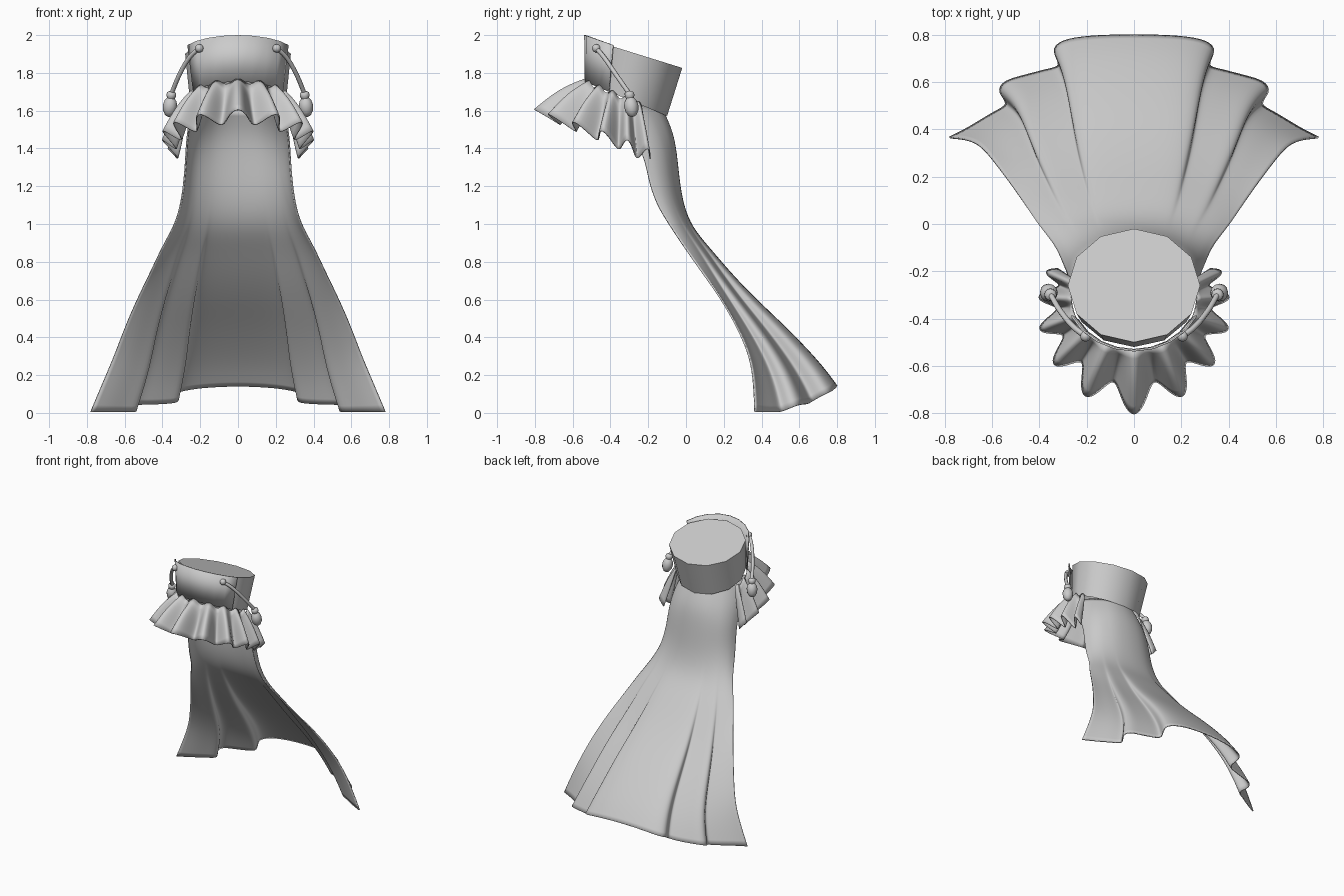
import bpy, bmesh
from math import sin, cos, pi, sqrt, radians
from mathutils import Vector

cube = bpy.data.objects.get("Cube")
if cube:
    bpy.data.objects.remove(cube, do_unlink=True)

cloth = bpy.data.materials.new("grey_cloth")
cloth.use_nodes = True
GREY = (0.6, 0.6, 0.6, 1)
cloth.diffuse_color = GREY
cloth.node_tree.nodes["Principled BSDF"].inputs["Base Color"].default_value = GREY


def add_mesh(name, verts, faces, sharp=40):
    mesh = bpy.data.meshes.new(name)
    mesh.from_pydata(verts, [], faces)
    bm = bmesh.new()
    bm.from_mesh(mesh)
    bmesh.ops.recalc_face_normals(bm, faces=bm.faces)
    bm.to_mesh(mesh)
    bm.free()
    mesh.polygons.foreach_set("use_smooth", [True] * len(mesh.polygons))
    mesh.set_sharp_from_angle(angle=radians(sharp))
    mesh.materials.append(cloth)
    obj = bpy.data.objects.new(name, mesh)
    bpy.context.collection.objects.link(obj)
    return obj


def loft(name, rows, closed=False, caps=(), sharp=40):
    """Skin equal-length rows of points; caps lists the row indices to fill."""
    n = len(rows[0])
    verts = [p for row in rows for p in row]
    faces = []
    for r in range(len(rows) - 1):
        for i in range(n if closed else n - 1):
            j = (i + 1) % n
            faces.append((r * n + i, r * n + j, (r + 1) * n + j, (r + 1) * n + i))
    for r in caps:
        faces.append([r * n + i for i in range(n)])
    return add_mesh(name, verts, faces, sharp)


def solidify(obj, thickness):
    mod = obj.modifiers.new("thickness", "SOLIDIFY")
    mod.thickness = thickness
    mod.offset = 0


# Collar: leaning, flaring tube with a flat lid
def collar_ring(rx, ry, cy, z0, slope, angles):
    pts = []
    for a in angles:
        y = cy - ry * cos(a)
        pts.append((rx * sin(a), y, z0 + slope * y))
    return pts


around = [2 * pi * i / 12 for i in range(12)]
loft("collar", [collar_ring(0.255, 0.21, -0.31, 1.53, -0.42, around),
                collar_ring(0.28, 0.24, -0.26, 1.82, -0.31, around)],
     closed=True, caps=(1,))

# Raised front panel wrapped over the collar
front = [radians(a) for a in range(-64, 65, 16)]
panel = loft("collar_front_panel",
             [collar_ring(0.262, 0.222, -0.31, 1.53, -0.42, front),
              collar_ring(0.295, 0.265, -0.27, 1.81, -0.355, front)])
solidify(panel, 0.008)

# Cape: back path (y, z), side edge (x, y, z) and fold strength for each row
CAPE_ROWS = [
    (-.12, 1.60, .225, -.40, 1.66, 0), (-.07, 1.49, .268, -.30, 1.50, 0),
    (-.05, 1.38, .275, -.22, 1.36, 0), (-.035, 1.22, .283, -.20, 1.24, 0),
    (-.015, 1.1, .30, -.16, 1.11, 0), (.03, .98, .33, -.09, 1.0, .02),
    (.13, .865, .40, -.01, .88, .1), (.24, .735, .465, .09, .74, .24),
    (.36, .61, .535, .19, .6, .4), (.5, .48, .60, .275, .45, .57),
    (.63, .35, .655, .34, .3, .74), (.73, .24, .715, .36, .16, .88),
    (.80, .145, .78, .365, .005, 1)]
# Pleated hem: (share of the half width, x, y, z)
HEM = [(0, 0, .80, .145), (.17, .2, .795, .135), (.26, .31, .775, .115),
       (.30, .35, .735, .10), (.33, .30, .665, .06), (.37, .36, .655, .05),
       (.45, .47, .625, .045), (.52, .55, .605, .045), (.56, .58, .56, .03),
       (.60, .52, .505, .005), (.68, .59, .475, .005), (.82, .69, .41, .005),
       (1, .78, .365, .005)]


def arc(row, s):
    cy, cz, ex, ey, ez, _ = row
    a, k = s * pi / 2, 1 - cos(s * pi / 2)
    return Vector((ex * sin(a), cy + (ey - cy) * k, cz + (ez - cz) * k))


rows = []
for row in CAPE_ROWS:
    half = []
    for s, *hem in HEM:
        pleat = Vector(hem) - arc(CAPE_ROWS[-1], s)
        half.append(arc(row, s) + pleat * row[5])
    rows.append([(-p.x, p.y, p.z) for p in half[:0:-1]] + [tuple(p) for p in half])
cape = loft("cape", rows, sharp=180)
sub = cape.modifiers.new("smooth", "SUBSURF")
sub.levels = sub.render_levels = 2
sub.boundary_smooth = "PRESERVE_CORNERS"
solidify(cape, 0.008)

# Ruffle: waves that tighten and drop toward the sides
STEPS, BANDS, REACH = 180, 8, 109
rows = []
for b in range(BANDS + 1):
    v = b / BANDS
    ring = []
    for i in range(STEPS + 1):
        deg = REACH * (2 * i / STEPS - 1)
        a, f = radians(deg), abs(deg) / REACH
        wave = cos(2 * pi * (27 - sqrt(729 - 4.8 * abs(deg))) / 2.4)
        r = 0.445 - 0.1 * f + (0.058 - 0.025 * f) * wave
        y0 = -0.31 - 0.225 * cos(a)
        top = Vector((0.265 * sin(a), y0, 1.53 - 0.42 * y0 + 0.012 * wave))
        hem = Vector((r * sin(a), -0.3 - r * cos(a),
                      1.57 - 0.22 * f ** 1.5 + 0.035 * wave))
        p = top.lerp(hem, v)
        p.z += 0.02 * sin(pi * v) * wave
        ring.append(tuple(p))
    rows.append(ring)
solidify(loft("ruffle", rows, sharp=180), 0.006)


# Buttons, cords and tassels on both sides
def lathe(name, base, axis, profile, sides=12):
    turn = Vector((0, 0, 1)).rotation_difference(Vector(axis))
    rings = []
    for r, h in profile:
        rings.append([tuple(Vector(base) + turn @ Vector(
            (r * cos(2 * pi * i / sides), r * sin(2 * pi * i / sides), h)))
            for i in range(sides)])
    loft(name, rings, closed=True, caps=(0, len(rings) - 1), sharp=60)


BALL = [(0.022 * sin(pi * t / 8) + 0.0005, -0.022 * cos(pi * t / 8)) for t in range(9)]
TASSEL = [(.012, .012), (.024, .006), (.026, -.012), (.02, -.024), (.032, -.04),
          (.038, -.065), (.034, -.095), (.02, -.118), (.006, -.124)]
CORD = [(.205, -.475, 1.93), (.25, -.44, 1.89), (.31, -.37, 1.79), (.352, -.30, 1.69)]

for side, m in (("left", 1), ("right", -1)):
    pts = [(m * x, y, z) for x, y, z in CORD]
    lathe(side + "_button", pts[0], (0, 0, 1), BALL)
    lathe(side + "_tassel", pts[-1], (-0.12 * m, -0.15, 1), TASSEL)
    curve = bpy.data.curves.new(side + "_cord", "CURVE")
    curve.dimensions = "3D"
    curve.bevel_depth = 0.012
    curve.bevel_resolution = 2
    spline = curve.splines.new("BEZIER")
    spline.bezier_points.add(len(pts) - 1)
    for bp, p in zip(spline.bezier_points, pts):
        bp.co = p
        bp.handle_left_type = bp.handle_right_type = "AUTO"
    curve.materials.append(cloth)
    bpy.context.collection.objects.link(bpy.data.objects.new(side + "_cord", curve))
